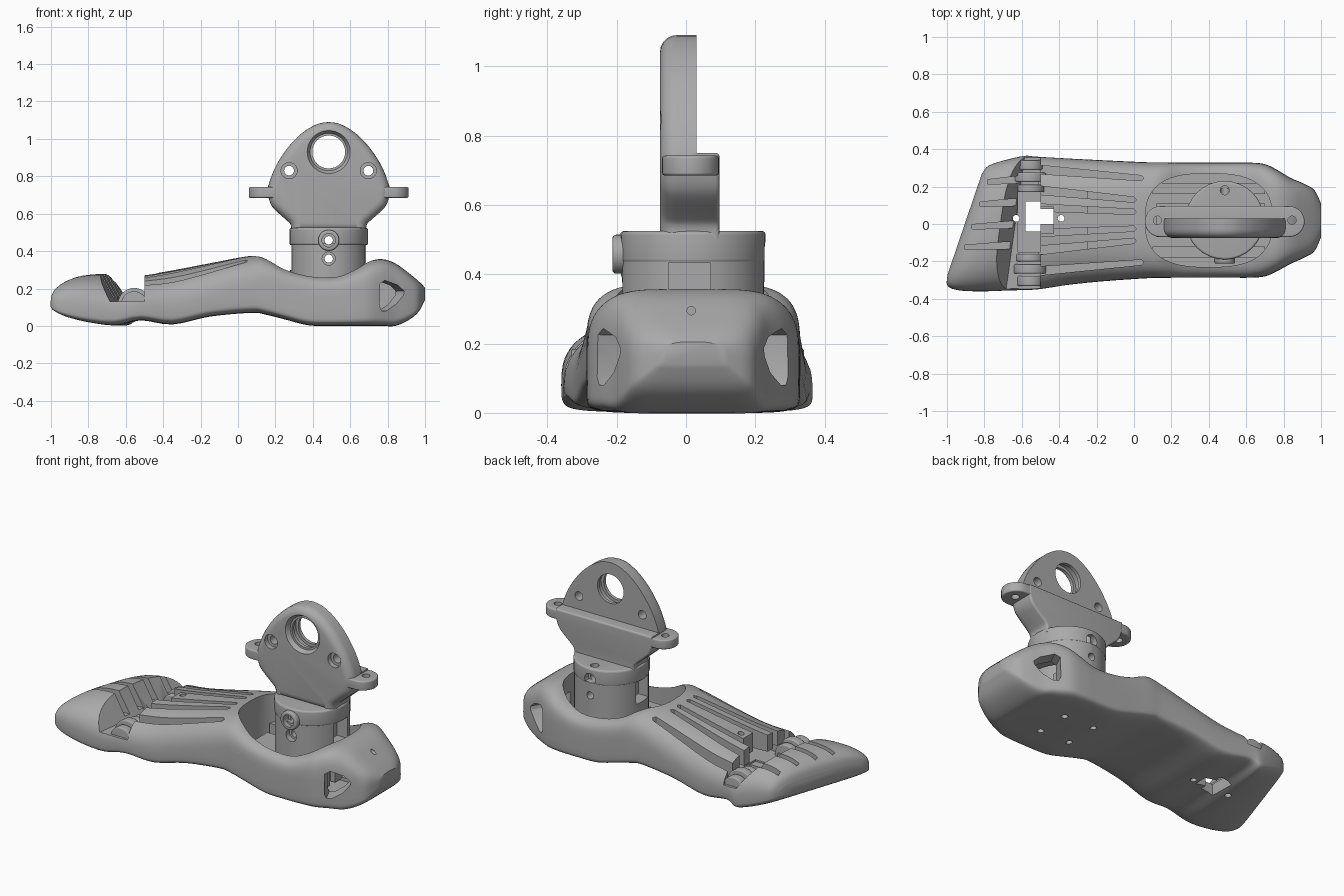
import bpy, bmesh, math
from mathutils import Vector

if "Cube" in bpy.data.objects:
    bpy.data.objects.remove(bpy.data.objects["Cube"])

grey = bpy.data.materials.new("plain grey")
grey.use_nodes = True
grey.diffuse_color = (0.4, 0.4, 0.4, 1)
grey.node_tree.nodes["Principled BSDF"].inputs["Base Color"].default_value = (0.4, 0.4, 0.4, 1)
MID = 0.02    # y of the heel and ankle centre line
ANKLE = 0.485  # x of the ankle axis


def loft(name, rings):
    """Skin closed rings of points and cap both ends."""
    bm = bmesh.new()
    rings = [[bm.verts.new(p) for p in ring] for ring in rings]
    n = len(rings[0])
    for a, b in zip(rings, rings[1:]):
        for i in range(n):
            j = (i + 1) % n
            bm.faces.new((a[i], a[j], b[j], b[i]))
    bm.faces.new(rings[0])
    bm.faces.new(rings[-1])
    bmesh.ops.recalc_face_normals(bm, faces=bm.faces)
    mesh = bpy.data.meshes.new(name)
    bm.to_mesh(mesh)
    bm.free()
    mesh.materials.append(grey)
    ob = bpy.data.objects.new(name, mesh)
    bpy.context.collection.objects.link(ob)
    return ob


def inset(pts, d):
    """Move a counter-clockwise outline inward by d."""
    out = []
    for i, p in enumerate(pts):
        p = Vector(p)
        e = (p - Vector(pts[i - 1])).normalized()
        f = (Vector(pts[(i + 1) % len(pts)]) - p).normalized()
        normal = Vector((-e.y - f.y, e.x + f.x)).normalized()
        out.append(p + normal * d / max(.5, normal.dot(Vector((-e.y, e.x)))))
    return out


def prism(name, pts, axis, lo, hi, bevel=0.0, ends="both"):
    """Extrude a counter-clockwise outline along an axis, rounding the rim of the chosen ends."""
    place = {"x": lambda a, b, t: (t, a, b), "y": lambda a, b, t: (a, t, b),
             "z": lambda a, b, t: (a, b, t)}[axis]
    arc = [(bevel * (1 - math.cos(a)), bevel * (1 - math.sin(a)))
           for a in [math.pi / 2 * k / 5 for k in range(6)]]
    low = [(lo + t, d) for t, d in arc] if bevel and ends != "high" else [(lo, 0)]
    high = [(hi - t, d) for t, d in reversed(arc)] if bevel and ends != "low" else [(hi, 0)]
    return loft(name, [[place(a, b, t) for a, b in inset(pts, d)] for t, d in low + high])


def box(name, x0, x1, y0, y1, z0, z1):
    return prism(name, [(x0, y0), (x1, y0), (x1, y1), (x0, y1)], "z", z0, z1)


def oval(cx, cy, rx, ry, power=2.0, n=48):
    pts = []
    for i in range(n):
        c, s = math.cos(math.tau * i / n), math.sin(math.tau * i / n)
        pts.append((cx + rx * math.copysign(abs(c) ** (2 / power), c),
                    cy + ry * math.copysign(abs(s) ** (2 / power), s)))
    return pts


def rod(name, a, b, r, axis, lo, hi, bevel=0.0):
    return prism(name, oval(a, b, r, r, n=32), axis, lo, hi, bevel)


def cut(ob, *cutters):
    for c in cutters:
        mod = ob.modifiers.new("cut", 'BOOLEAN')
        mod.operation, mod.solver, mod.object = 'DIFFERENCE', 'EXACT', c
        bpy.context.view_layer.objects.active = ob
        bpy.ops.object.modifier_apply(modifier=mod.name)
        bpy.data.objects.remove(c)


def spline(rows, steps):
    """Catmull-Rom interpolation through rows of values."""
    rows = [Vector(r) for r in rows]
    out = []
    for i in range(len(rows) - 1):
        a, b, c, d = rows[max(i - 1, 0)], rows[i], rows[i + 1], rows[min(i + 2, len(rows) - 1)]
        for k in range(steps):
            t = k / steps
            out.append(0.5 * (2 * b + (c - a) * t + (2 * a - 5 * b + 4 * c - d) * t * t
                              + (3 * b - a - 3 * c + d) * t ** 3))
    return out + [rows[-1]]


# Foot shell stations: x, y min, y max, z min, z max, top squareness, skew
stations = [
    (-.905, -.27, .27, .105, .17, 3, .34), (-.885, -.33, .31, .08, .225, 2.8, .34),
    (-.82, -.355, .335, .045, .265, 2.7, .32), (-.72, -.36, .355, .015, .278, 2.6, .24),
    (-.62, -.355, .365, .003, .27, 2.4, .12), (-.52, -.35, .36, .03, .27, 2.4, 0),
    (-.35, -.325, .35, .008, .297, 2.5, 0), (-.15, -.305, .34, .05, .335, 2.8, 0),
    (.07, -.29, .33, .07, .375, 3.6, 0), (.15, -.288, .33, .06, .365, 4.5, 0),
    (.25, -.287, .328, .035, .31, 6, 0), (.38, -.287, .328, .003, .277, 6, 0),
    (.52, -.287, .328, 0, .27, 6, 0), (.62, -.287, .328, 0, .302, 6, 0),
    (.7, -.28, .32, 0, .345, 5, 0), (.77, -.25, .287, 0, .357, 5, 0),
    (.84, -.212, .245, 0, .335, 5, 0), (.91, -.18, .215, .03, .285, 5, 0),
    (.965, -.145, .18, .075, .24, 4, 0), (1, -.07, .11, .14, .205, 3, 0)]
rings = []
for x, y0, y1, z0, z1, top, skew in spline(stations, 4):
    ring = []
    for c, s in oval(0, 0, 1, 1, n=72):
        p = top if s > 0 else 6
        waist = z0 + .25 * (z1 - z0)
        y = (y0 + y1) / 2 + (y1 - y0) / 2 * math.copysign(abs(c) ** (2 / p), c)
        z = waist + (z1 - waist if s > 0 else waist - z0) * math.copysign(abs(s) ** (2 / p), s)
        ring.append((x + skew * y, y, z))
    rings.append(ring)
foot = loft("foot_shell", rings)

# Ankle well, and a pocket on each side of the heel
cut(foot, prism("well", oval(.4, MID, .34, .25, 2.7), "z", .1, .6))
for side in (1, -1):
    pocket = [(.6, .03), (.87, .03), (.84, .13), (.74, .19), (.6, .2)]
    cut(foot, prism("pocket", [(x, MID + side * y) for x, y in pocket][::side], "z", .08, .25))

    # Heel windows slanting into the pockets
    outline = [(.748, .11), (.76, .088), (.79, .088), (.85, .12), (.895, .165), (.9, .185), (.86, .215),
               (.78, .237), (.75, .22)]
    window = prism("window", outline, "y", -.42, -.08)
    for v in window.data.vertices:
        flare = 1.2 if v.co.y < -.3 else 1
        v.co.x = .83 + (v.co.x - .83) * flare - (v.co.y + .22) * .5
        v.co.z = .165 + (v.co.z - .165) * flare
        if side < 0:
            v.co.y = 2 * MID - v.co.y
    if side < 0:
        window.data.flip_normals()
    cut(foot, window)

# Toe joint: a wide recess that follows the slanted toe line
recess = prism("recess", [(-.635, .13), (-.5, .13), (-.5, .4), (-.76, .4), (-.71, .265)], "y", -.5, .5)
for v in recess.data.vertices:
    if v.co.x < -.55:
        v.co.x += .14 * v.co.y
cut(foot, recess, box("joint_floor", -.62, -.5, MID - .17, MID + .17, .085, .2))

# Hollow under the instep bars, the slots between them and the shorter middle bar
cut(foot, box("undercut", -.51, -.25, MID - .22, MID + .22, .11, .17))
for side in (1, -1):
    for start, end, stop, wide in ((.07, .045, 0, .02), (.165, .11, 0, .024), (.275, .225, .04, .024)):
        a, b = MID + side * start, MID + side * end
        cut(foot, prism("slot", [(-.55, a - wide), (stop, b - .014), (stop + .012, b),
                                 (stop, b + .014), (-.55, a + wide)], "z", .14, .6))
cut(foot, box("bar_end", -.55, -.43, MID - .07, MID + .07, .1, .5))

# Grooves between the toes
for y in (.225, .105, -.015, -.125):
    x = .34 * y
    cut(foot, prism("groove", [(-.86 + x, y - .012), (-.55, y - .005), (-.55, y + .04), (-.86 + x, y + .012)],
                    "z", .15, .5))

# Openings through the sole
cut(foot, box("opening", -.58, -.5, MID - .06, MID + .1, -.1, .5),
    box("opening_neck", -.51, -.43, MID - .02, MID + .06, -.1, .5),
    rod("pin_hole", -.63, .03, .018, "z", -.1, .5), rod("pin_hole", -.39, .03, .018, "z", -.1, .5),
    rod("heel_hole", MID - .005, .295, .012, "x", .8, 1.1))
for dx in (-.1, .1):
    for dy in (-.1, .1):
        cut(foot, rod("sole_hole", ANKLE + dx, MID + dy, .018, "z", -.1, .085))

# Hinge knuckles in the toe joint, and rails on the well floor
for side in (1, -1):
    for off, half, r in ((.31, .026, .07), (.245, .025, .088), (.185, .02, .075)):
        y = .005 + side * off
        rod("toe_hinge", -.555, .115, r, "y", y - half, y + half, .008)
    y = MID + side * .17
    box("well_rail", .1, .7, y - .03, y + .03, .09, .2)
box("well_floor_block", .12, .7, MID - .09, MID + .09, .09, .17)

# Ankle column with side notches, collar and bolt boss
column = rod("ankle_column", ANKLE, MID, .207, "z", .09, .44)
for side in (1, -1):
    x = ANKLE + side * .2
    cut(column, box("notch", x - .07, x + .07, MID - .07, MID + .05, .3, .432))
collar = rod("ankle_collar", ANKLE, MID, .21, "z", .432, .525, .012)
cut(collar, rod("screw_hole", ANKLE, .18, .024, "z", .46, .6))
boss = rod("front_boss", ANKLE, .458, .056, "y", -.212, -.12, .01)
cut(boss, rod("bore", ANKLE, .458, .036, "y", -.3, -.16))
for part in (column, collar, boss):
    for z in (.458, .36):
        cut(part, rod("through_hole", ANKLE, z, .022, "y", -.4, .4))
cut(column, rod("bore", ANKLE, .36, .035, "y", -.4, -.15))
cut(collar, rod("bore", ANKLE, .458, .036, "y", -.4, -.16), rod("bore", ANKLE, .458, .036, "y", .19, .4))

# Upright bracket: half outline (offset from axis, z), mirrored
half = [(.2, .5), (.203, .54), (.225, .565), (.265, .6), (.302, .637), (.32, .68), (.326, .73),
        (.31, .79), (.285, .85), (.25, .91), (.205, .97), (.15, 1.025), (.1, 1.06), (.05, 1.083), (0, 1.09)]
curve = [tuple(p) for p in spline(half, 3)]


def both_sides(pts):
    return [(ANKLE + a, z) for a, z in pts] + [(ANKLE - a, z) for a, z in reversed(pts) if a > 1e-4]


plate = prism("bracket_plate", both_sides(curve), "y", -.075, .03, .048, "low")
cut(plate, rod("eye", ANKLE, .93, .088, "y", -.3, .3), rod("eye_step", ANKLE, .93, .105, "y", -.03, .01))
flare = prism("eye_flare", oval(ANKLE, .93, .1, .1), "y", -.1, -.05)
for v in flare.data.vertices:
    if v.co.y < -.09:
        v.co.x = ANKLE + (v.co.x - ANKLE) * 1.3
        v.co.z = .93 + (v.co.z - .93) * 1.3
cut(plate, flare)
for side in (1, -1):
    x = ANKLE + side * .212
    cut(plate, rod("bolt_hole", x, .83, .026, "y", -.3, .3), rod("countersink", x, .83, .043, "y", -.3, -.045))
lower = [p for p in curve if p[1] < .745] + [(.325, .75)]
prism("bracket_back", both_sides(lower), "y", .02, .097, .012, "high")

# Side ears with vertical holes
for side in (1, -1):
    tip = [(ANKLE + side * (.345 + .082 * math.cos(t)), .013 + .082 * math.sin(t))
           for t in [math.pi * (k / 16 - .5) for k in range(17)]]
    outline = [(ANKLE + side * .2, -.069)] + tip + [(ANKLE + side * .2, .095)]
    ear = prism("side_ear", outline[::side], "z", .685, .742, .008)
    cut(ear, rod("ear_hole", ANKLE + side * .36, MID, .022, "z", .5, .9))

# Smooth shading with sharp creases
for ob in bpy.context.scene.objects:
    if ob.type == 'MESH':
        bpy.ops.object.select_all(action='DESELECT')
        ob.select_set(True)
        bpy.context.view_layer.objects.active = ob
        bpy.ops.object.shade_smooth_by_angle(angle=math.radians(32))
